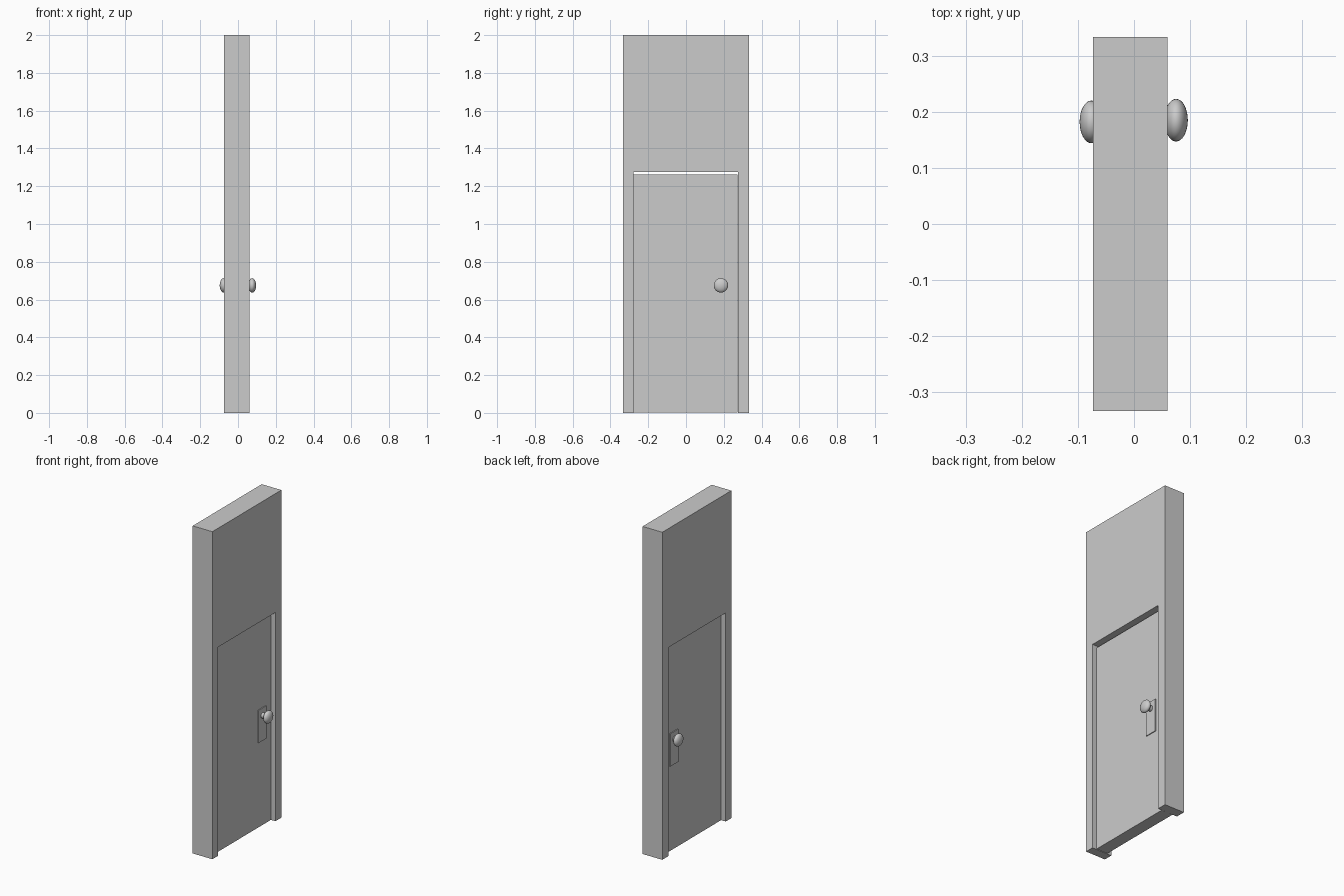
import bpy, bmesh
from math import pi
from mathutils import Matrix

if "Cube" in bpy.data.objects:
    bpy.data.objects.remove(bpy.data.objects["Cube"])

KNOB_Y, KNOB_Z = 0.185, 0.675
DOOR_X = (-0.044, 0.032)


def make_object(name, bm):
    bmesh.ops.recalc_face_normals(bm, faces=bm.faces)
    mesh = bpy.data.meshes.new(name)
    bm.to_mesh(mesh)
    bm.free()
    obj = bpy.data.objects.new(name, mesh)
    bpy.context.collection.objects.link(obj)
    return obj


def box(name, x, y, z):
    """Box from (min, max) pairs on each axis."""
    bm = bmesh.new()
    size = [b - a for a, b in (x, y, z)]
    mid = [(a + b) / 2 for a, b in (x, y, z)]
    bmesh.ops.create_cube(bm, size=1, matrix=Matrix.Translation(mid) @ Matrix.Diagonal((*size, 1)))
    return make_object(name, bm)


def cylinder(name, centre, radius, depth, rot=Matrix.Identity(4), sides=24):
    bm = bmesh.new()
    bmesh.ops.create_cone(bm, cap_ends=True, segments=sides, radius1=radius, radius2=radius,
                          depth=depth, matrix=Matrix.Translation(centre) @ rot)
    return make_object(name, bm)


def smooth(obj):
    bpy.ops.object.select_all(action='DESELECT')
    obj.select_set(True)
    bpy.context.view_layer.objects.active = obj
    bpy.ops.object.shade_smooth_by_angle()


# Wall: arch-shaped outline around the doorway, extruded along x
outline = [(-0.333, 0), (-0.333, 2), (0.333, 2), (0.333, 0),
           (0.275, 0), (0.275, 1.274), (-0.279, 1.274), (-0.279, 0)]
bm = bmesh.new()
face = bm.faces.new([bm.verts.new((-0.073, y, z)) for y, z in outline])
out = bmesh.ops.extrude_face_region(bm, geom=[face], use_keep_orig=True)
verts = [v for v in out["geom"] if isinstance(v, bmesh.types.BMVert)]
bmesh.ops.translate(bm, verts=verts, vec=(0.133, 0, 0))
make_object("wall", bm)

# Door leaf, recessed on both sides with a small gap at the top
box("door_leaf", DOOR_X, (-0.277, 0.272), (0.002, 1.262))

# Hinges in the narrow gap
for label, z in (("lower", 0.265), ("upper", 0.99)):
    box(f"{label}_hinge", (-0.03, 0.02), (-0.281, -0.274), (z - 0.04, z + 0.04))

# Latch plate, neck and flattened knob on each side
for label, side, face_x, knob_x, y in (("front", 1, DOOR_X[1], 0.075, KNOB_Y),
                                       ("back", -1, DOOR_X[0], -0.076, KNOB_Y - 0.003)):
    box(f"{label}_latch_plate", sorted((face_x - side * 0.003, face_x + side * 0.005)),
        (y - 0.038, y + 0.038), (0.52, 0.72))
    neck = cylinder(f"{label}_knob_neck", ((face_x + knob_x) / 2, y, KNOB_Z), 0.017,
                    abs(knob_x - face_x), Matrix.Rotation(pi / 2, 4, 'Y'))
    smooth(neck)
    bm = bmesh.new()
    bmesh.ops.create_uvsphere(bm, u_segments=32, v_segments=16, radius=0.038,
                              matrix=Matrix.Translation((knob_x, y, KNOB_Z))
                              @ Matrix.Diagonal((0.55, 1, 1, 1)) @ Matrix.Rotation(pi / 2, 4, 'Y'))
    smooth(make_object(f"{label}_knob", bm))
